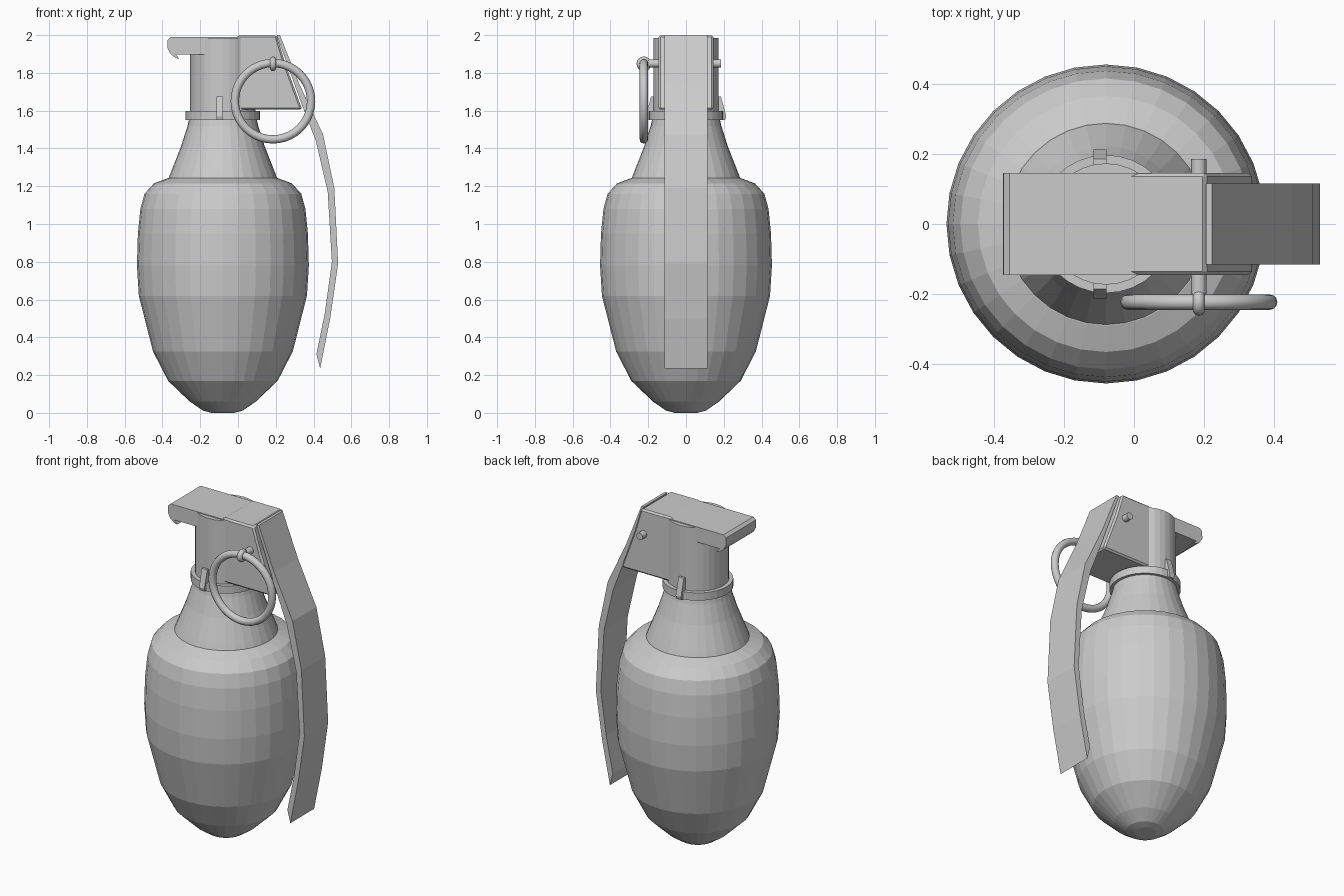
import bpy, bmesh, math
from mathutils import Matrix

if "Cube" in bpy.data.objects:
    bpy.data.objects.remove(bpy.data.objects["Cube"])

AX = -0.08    # x position of the body axis
SIDES = 32


def finish(name, bm):
    bmesh.ops.recalc_face_normals(bm, faces=bm.faces)
    me = bpy.data.meshes.new(name)
    bm.to_mesh(me)
    bm.free()
    ob = bpy.data.objects.new(name, me)
    bpy.context.collection.objects.link(ob)
    return ob


def lathe(name, profile, closed=False):
    """Revolve (radius, z) points about the body axis."""
    bm = bmesh.new()
    rings = []
    for r, z in profile:
        rings.append([bm.verts.new((AX + r * math.cos(2 * math.pi * i / SIDES),
                                    r * math.sin(2 * math.pi * i / SIDES), z))
                      for i in range(SIDES)])
    pairs = list(zip(rings, rings[1:]))
    if closed:
        pairs.append((rings[-1], rings[0]))
    for a, b in pairs:
        for i in range(SIDES):
            j = (i + 1) % SIDES
            bm.faces.new((a[i], a[j], b[j], b[i]))
    if not closed:
        bm.faces.new(rings[0])
        bm.faces.new(rings[-1])
    return finish(name, bm)


def prism(name, outline, half, bevel=0):
    """Extrude an (x, z) outline evenly to both sides of y = 0."""
    bm = bmesh.new()
    face = bm.faces.new([bm.verts.new((x, -half, z)) for x, z in outline])
    ext = bmesh.ops.extrude_face_region(bm, geom=[face])
    bmesh.ops.translate(bm, vec=(0, 2 * half, 0),
                        verts=[v for v in ext["geom"] if isinstance(v, bmesh.types.BMVert)])
    ob = finish(name, bm)
    if bevel:
        m = ob.modifiers.new("edge", "BEVEL")
        m.width = bevel
        m.segments = 1
        m.limit_method = "ANGLE"
    return ob


def torus(name, loc, rot, major, minor, seg, mseg):
    bpy.ops.mesh.primitive_torus_add(location=loc, rotation=rot, major_radius=major,
                                     minor_radius=minor, major_segments=seg, minor_segments=mseg)
    ob = bpy.context.object
    ob.name = name
    bpy.ops.object.shade_smooth()
    return ob


# Body shell, tapered neck, head cylinder and collar
lathe("body", [(0.06, 0.0), (0.105, 0.012), (0.175, 0.06), (0.29, 0.17), (0.37, 0.325),
               (0.445, 0.62), (0.455, 0.78), (0.45, 0.95), (0.437, 1.08), (0.415, 1.16),
               (0.365, 1.215), (0.29, 1.243)])
lathe("neck", [(0.29, 1.235), (0.275, 1.275), (0.222, 1.41), (0.187, 1.52), (0.175, 1.575)])
lathe("head_cylinder", [(0.173, 1.55), (0.173, 1.985)])
lathe("collar", [(0.165, 1.55), (0.197, 1.55), (0.197, 1.597), (0.165, 1.597)], closed=True)

# Collar clips, front and back
for side, label in ((-1, "front"), (1, "back")):
    bm = bmesh.new()
    prof = [(0.165, 1.55), (0.207, 1.55), (0.213, 1.57), (0.185, 1.675), (0.165, 1.675)]
    f = bm.faces.new([bm.verts.new((-0.115, side * y, z)) for y, z in prof])
    ext = bmesh.ops.extrude_face_region(bm, geom=[f])
    bmesh.ops.translate(bm, vec=(0.036, 0, 0),
                        verts=[v for v in ext["geom"] if isinstance(v, bmesh.types.BMVert)])
    finish("collar_clip_" + label, bm)

# Head housing and hooked top plate
prism("head_housing", [(-0.02, 1.985), (0.01, 1.999), (0.205, 1.999), (0.25, 1.85),
                       (0.34, 1.605), (-0.02, 1.605)], 0.145, 0.01)
prism("top_plate", [(0.05, 1.99), (-0.355, 1.99), (-0.372, 1.975), (-0.373, 1.93),
                    (-0.355, 1.898), (-0.33, 1.88), (-0.312, 1.874), (-0.318, 1.885),
                    (-0.33, 1.898), (-0.255, 1.898), (0.05, 1.898)], 0.145)

# Curved safety lever
outer = [(0.222, 2.0), (0.325, 1.74), (0.45, 1.475), (0.51, 1.19), (0.53, 0.79),
         (0.488, 0.5), (0.435, 0.235)]
inner = [(0.415, 0.31), (0.46, 0.53), (0.497, 0.8), (0.475, 1.17), (0.412, 1.44),
         (0.335, 1.64), (0.205, 2.0)]
prism("safety_lever", outer + inner, 0.115)

# Pin, eye and pull ring
bpy.ops.mesh.primitive_cylinder_add(vertices=12, radius=0.022, depth=0.385,
                                    location=(0.185, -0.0075, 1.85),
                                    rotation=(math.pi / 2, 0, 0))
bpy.context.object.name = "pin"
bpy.ops.object.shade_smooth_by_angle(angle=math.radians(40))
torus("pin_eye", (0.185, -0.223, 1.848), (0, math.pi / 2, 0), 0.022, 0.017, 16, 10)
torus("pull_ring", (0.185, -0.223, 1.65), (math.pi / 2, 0, 0), 0.202, 0.022, 40, 12)
